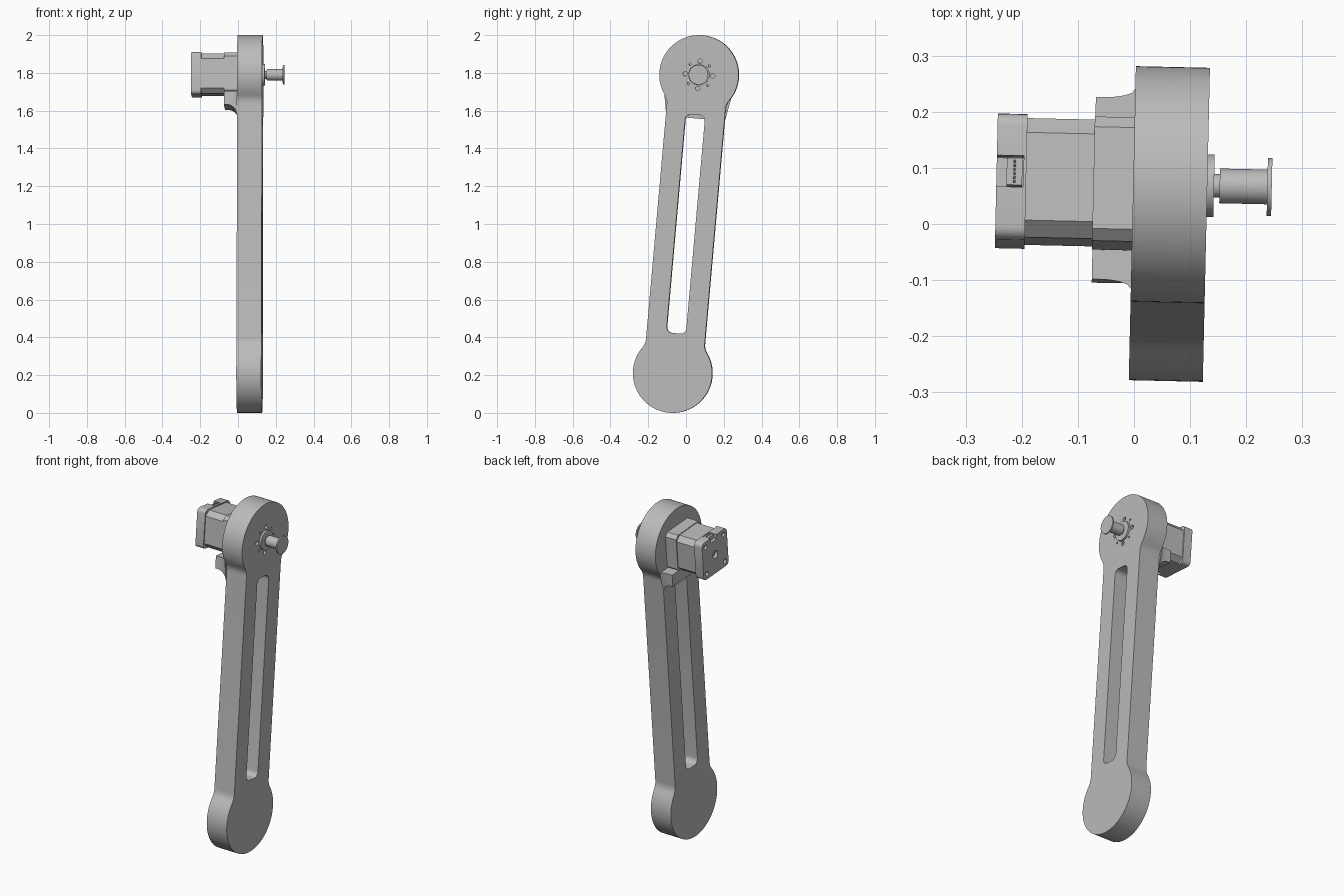
import bpy, bmesh
from math import sin, cos, pi, radians, atan2, sqrt
from mathutils import Matrix

if "Cube" in bpy.data.objects:
    bpy.data.objects.remove(bpy.data.objects["Cube"])

grey = bpy.data.materials.new("plain grey")
grey.use_nodes = True
grey.diffuse_color = (0.5, 0.5, 0.5, 1)
grey.node_tree.nodes["Principled BSDF"].inputs["Base Color"].default_value = (0.5, 0.5, 0.5, 1)

# Leaning frame shared by every part: x = thickness, y = width, z = along the arm
FRAME = (Matrix.Translation((0.063, 0, 1)) @ Matrix.Rotation(radians(-1.3), 4, 'Z')
         @ Matrix.Rotation(radians(-5.06), 4, 'X'))
R, BEAM, END, HALF = 0.21, 0.156, 0.793, 0.066


def loft(name, sections):
    """Skin a list of (x, outline) sections, capped at both ends."""
    bm = bmesh.new()
    rings = [[bm.verts.new((x, y, z)) for y, z in pts] for x, pts in sections]
    n = len(rings[0])
    for a, b in zip(rings, rings[1:]):
        for i in range(n):
            j = (i + 1) % n
            bm.faces.new((a[i], a[j], b[j], b[i]))
    bm.faces.new(rings[0])
    bm.faces.new(rings[-1])
    bmesh.ops.recalc_face_normals(bm, faces=bm.faces)
    mesh = bpy.data.meshes.new(name)
    bm.to_mesh(mesh)
    bm.free()
    mesh.materials.append(grey)
    obj = bpy.data.objects.new(name, mesh)
    bpy.context.collection.objects.link(obj)
    obj.matrix_world = FRAME
    return obj


def prism(name, outline, x0, x1):
    return loft(name, [(x0, outline), (x1, outline)])


def arc(cy, cz, r, a0, a1, n):
    return [(cy + r * cos(a0 + (a1 - a0) * i / n), cz + r * sin(a0 + (a1 - a0) * i / n))
            for i in range(n + 1)]


def disc(name, x0, x1, r, y=0, z=END, n=40):
    return prism(name, arc(y, z, r, 0, 2 * pi, n)[:-1], x0, x1)


def rounded(w, h, r, z=0, n=6, y=0):
    pts = []
    for k, (sy, sz) in enumerate([(1, 1), (-1, 1), (-1, -1), (1, -1)]):
        pts += arc(y + sy * (w / 2 - r), z + sz * (h / 2 - r), r, k * pi / 2, (k + 1) * pi / 2, n)
    return pts


def cut(obj, cutters):
    bpy.context.view_layer.update()
    for c in cutters:
        mod = obj.modifiers.new("cut", 'BOOLEAN')
        mod.operation, mod.solver, mod.object = 'DIFFERENCE', 'EXACT', c
        with bpy.context.temp_override(object=obj, active_object=obj):
            bpy.ops.object.modifier_apply(modifier=mod.name)
        bpy.data.objects.remove(c)


# Arm outline: one quarter with its filleted neck, mirrored to all four
fillet = 0.08
fy = BEAM + fillet
fz = END - sqrt((R + fillet) ** 2 - fy ** 2)
join = atan2(fz - END, fy)
quarter = arc(fy, fz, fillet, pi, pi + join, 6) + arc(0, END, R, join, pi / 2, 30)[1:]
left = [(-y, z) for y, z in reversed(quarter[:-1])]
top = quarter + left
arm = prism("arm", top + [(-y, -z) for y, z in top], -HALF, HALF)

# Long slot and the ring of mounting holes around the shaft
cutters = [prism("slot_cutter", rounded(0.104, 1.162, 0.03), -0.2, 0.2)]
for k in range(8):
    a = k * pi / 4
    cutters.append(disc("hole_cutter", 0.03, 0.1, 0.006 if k % 2 else 0.012,
                        0.073 * cos(a), END + 0.073 * sin(a), 16))
cut(arm, cutters)

# Shelf under the motor, curving out into the arm
sections = []
for i in range(11):
    t = i / 10
    x = -0.136 + 0.071 * t
    e = max(0, (t - 0.2) / 0.8)
    flare = 1 - sqrt(1 - e * e)
    hi, lo = 0.163 + 0.017 * flare, 0.163 - 0.007 * flare
    bottom = END - 0.172 - 0.06 * flare
    sections.append((x, [(hi, END - 0.1), (-hi, END - 0.1), (-lo, bottom), (lo, bottom)]))
loft("motor_shelf", sections)

# Motor: front flange, narrower body and rear cap
prism("motor_flange", rounded(0.222, 0.222, 0.02, END, 1), -0.137, -HALF)
prism("motor_body", rounded(0.213, 0.213, 0.028, END, 1), -0.258, -0.136)
cap = prism("motor_rear_cap", rounded(0.225, 0.225, 0.022, END, 4), -0.31, -0.257)
screws = [(sy * 0.081, sz * 0.081) for sy in (-1, 1) for sz in (-1, 1)]
cutters = [disc("screw_cutter", -0.33, -0.295, 0.013, y, END + z, 20) for y, z in screws]
cutters.append(disc("bore_cutter", -0.33, -0.29, 0.022))
cutters.append(prism("socket_cutter", rounded(0.056, 0.06, 0.002, END + 0.115, 1, 0.008), -0.33, -0.262))
cut(cap, cutters)
disc("motor_rear_shaft", -0.3, -0.285, 0.012)

# Connector block with its row of pins in the cap's notch
prism("connector", rounded(0.052, 0.026, 0.002, END + 0.096, 1, 0.008), -0.292, -0.264)
for k in range(6):
    prism("connector_pin", rounded(0.004, 0.01, 0.001, END + 0.109, 1, -0.01 + 0.0072 * k), -0.28, -0.276)

# Shaft collar, shaft and flanged pulley on the outer side
disc("shaft_collar", 0.06, 0.078, 0.056)
disc("shaft", 0.07, 0.1, 0.021)
disc("pulley_hub", 0.088, 0.175, 0.031)
disc("pulley_flange", 0.173, 0.181, 0.052)

# Smooth curved walls, sharp edges
for o in bpy.context.view_layer.objects:
    o.select_set(o.type == 'MESH' and grey.name in o.data.materials)
bpy.context.view_layer.objects.active = arm
bpy.ops.object.shade_smooth_by_angle(angle=radians(30))
